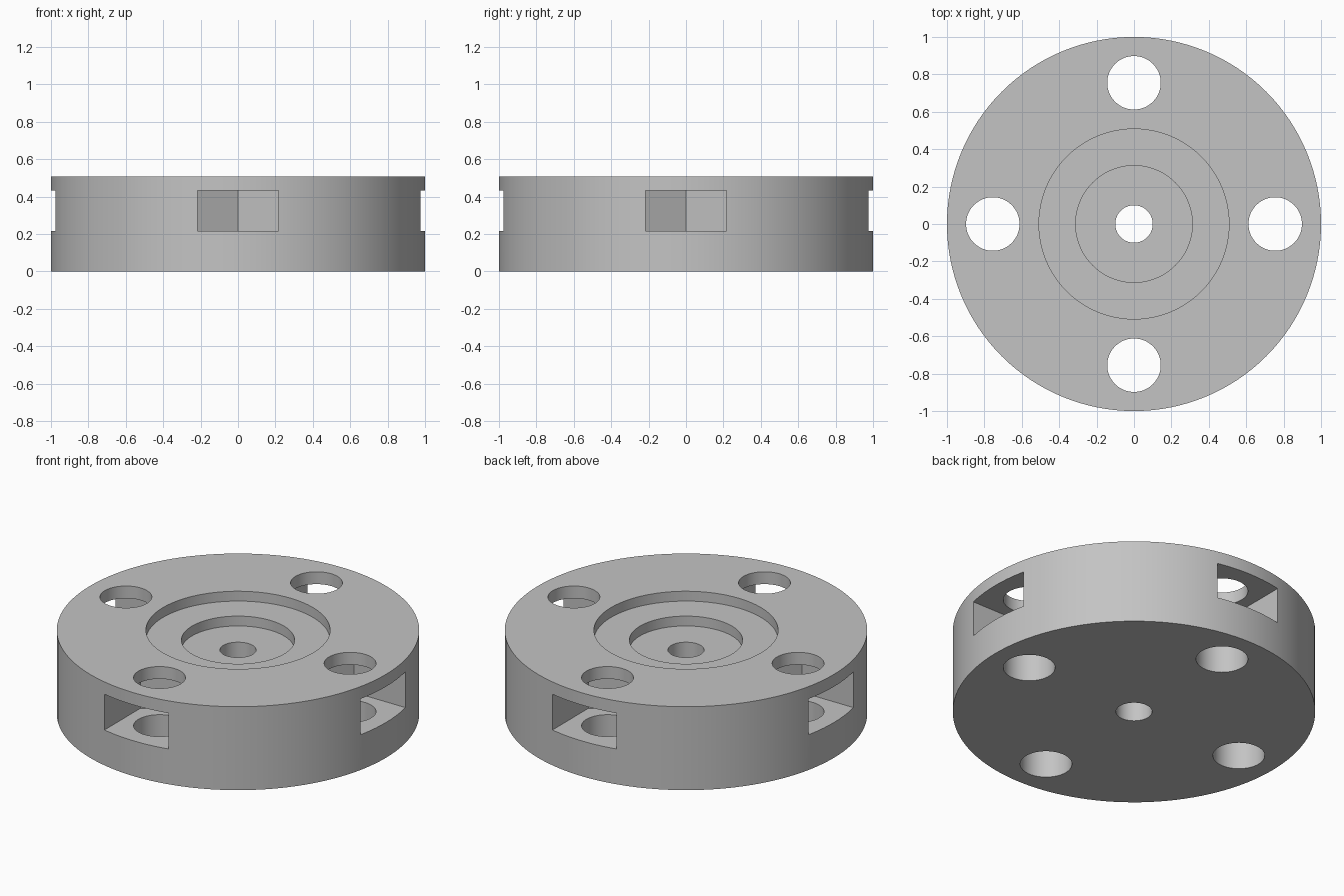
import bpy, bmesh, math
from mathutils import Matrix, Vector

cube = bpy.data.objects.get("Cube")
if cube:
    bpy.data.objects.remove(cube, do_unlink=True)

HEIGHT = 0.508
BOLT_R = 0.755            # distance of the bolt holes from the axis
NUT_HALF = 0.216          # half width of the nut pocket across flats
SLOT_LOW, SLOT_HIGH = 0.215, 0.433

grey = bpy.data.materials.new("light_grey")
grey.use_nodes = True
grey.diffuse_color = (0.55, 0.55, 0.55, 1)
grey.node_tree.nodes["Principled BSDF"].inputs["Base Color"].default_value = grey.diffuse_color


def prism(name, outline, low, high):
    """Extrude a closed counter-clockwise outline from z = low to z = high."""
    bm = bmesh.new()
    face = bm.faces.new([bm.verts.new((x, y, low)) for x, y in outline])
    grown = bmesh.ops.extrude_face_region(bm, geom=[face], use_keep_orig=True)
    bmesh.ops.translate(bm, vec=(0, 0, high - low),
                        verts=[v for v in grown["geom"] if isinstance(v, bmesh.types.BMVert)])
    bmesh.ops.recalc_face_normals(bm, faces=bm.faces)
    mesh = bpy.data.meshes.new(name)
    bm.to_mesh(mesh)
    bm.free()
    mesh.materials.append(grey)
    obj = bpy.data.objects.new(name, mesh)
    bpy.context.collection.objects.link(obj)
    return obj


def circle(radius, segments, cx=0.0):
    return [(cx + radius * math.cos(2 * math.pi * i / segments),
             radius * math.sin(2 * math.pi * i / segments)) for i in range(segments)]


def cut(target, cutter):
    """Subtract the cutter from the target, then discard it."""
    cutter.hide_render = True
    mod = target.modifiers.new("cut", 'BOOLEAN')
    mod.operation, mod.solver, mod.object = 'DIFFERENCE', 'EXACT', cutter
    bpy.ops.object.select_all(action='DESELECT')
    target.select_set(True)
    bpy.context.view_layer.objects.active = target
    bpy.ops.object.modifier_apply(modifier=mod.name)
    bpy.data.objects.remove(cutter, do_unlink=True)


# Round body
hub = prism("hub_disc", circle(1.0, 128), 0, HEIGHT)

# Stepped recess and centre bore
for name, radius, low in (("outer_recess", 0.508, HEIGHT - 0.06),
                          ("inner_recess", 0.312, HEIGHT - 0.12),
                          ("centre_bore", 0.1, -0.1)):
    cut(hub, prism(name, circle(radius, 96), low, HEIGHT + 0.1))

# Hexagonal nut pocket, open through the rim, point towards the axis
corner = NUT_HALF / math.sqrt(3)
pocket = [(BOLT_R - 2 * corner, 0), (BOLT_R - corner, -NUT_HALF), (1.2, -NUT_HALF),
          (1.2, NUT_HALF), (BOLT_R - corner, NUT_HALF)]

# Four bolt holes, each with its nut pocket
for k in range(4):
    turn = Matrix.Rotation(k * math.pi / 2, 2)
    for name, shape, low, high in (
            ("nut_pocket", pocket, SLOT_LOW, SLOT_HIGH),
            ("bolt_hole", circle(0.143, 64, BOLT_R), -0.1, HEIGHT + 0.1)):
        cut(hub, prism(name, [turn @ Vector(p) for p in shape], low, high))

bpy.ops.object.shade_smooth_by_angle(angle=math.radians(30))
